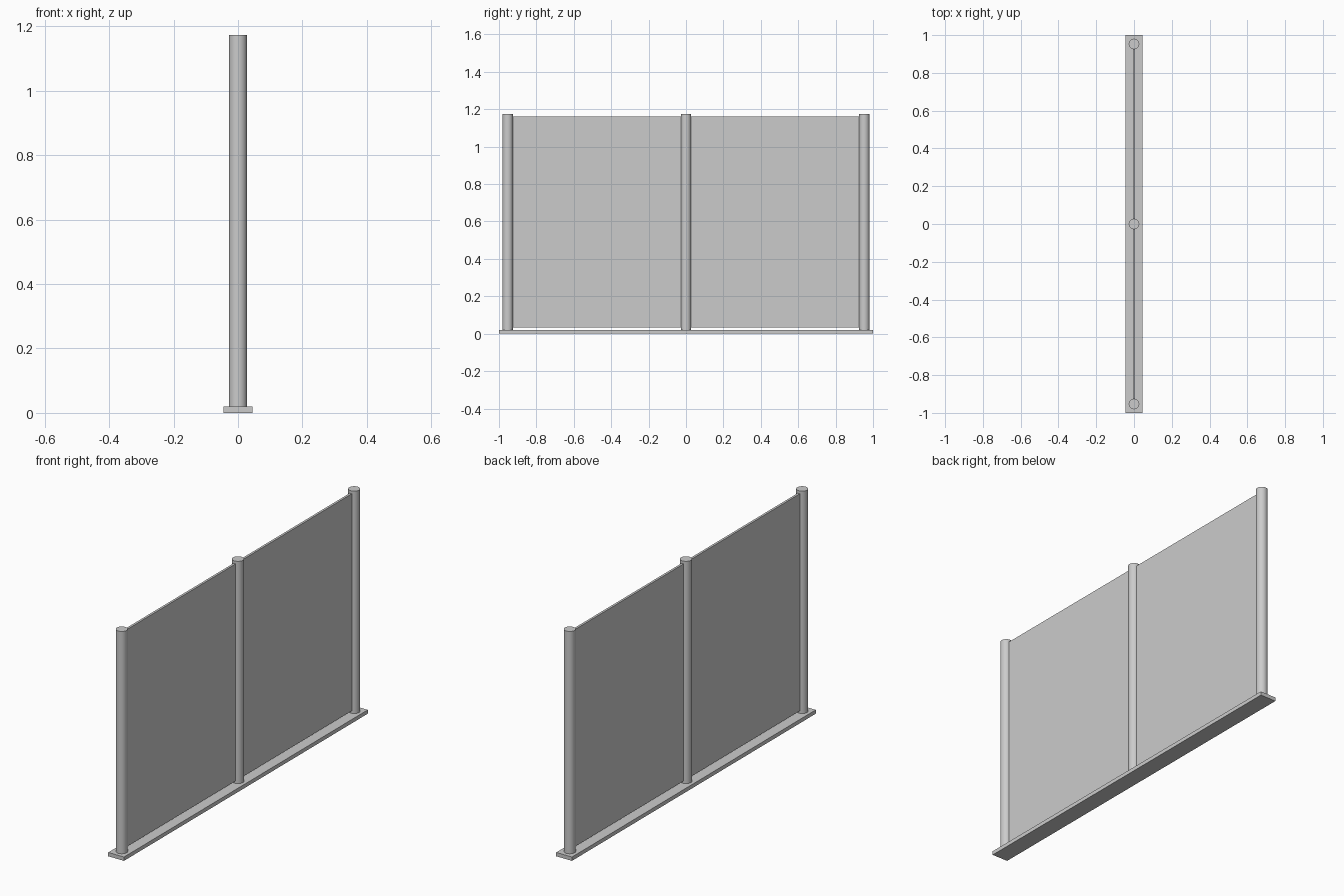
import bpy

if "Cube" in bpy.data.objects:
    bpy.data.objects.remove(bpy.data.objects["Cube"])

POST_Y, POST_R = 0.953, 0.028
BASE_TOP, POST_TOP = 0.02, 1.174
PANEL_BOTTOM, PANEL_TOP, PANEL_THICK = 0.033, 1.16, 0.012


def box(name, size, centre):
    bpy.ops.mesh.primitive_cube_add(size=1, location=centre)
    obj = bpy.context.object
    obj.name = name
    obj.scale = size
    bpy.ops.object.transform_apply(location=False, rotation=False, scale=True)
    return obj


# Base plate
box("base_plate", (0.09, 2.0, BASE_TOP), (0, 0, BASE_TOP / 2))

# Round posts
for name, y in (("front_post", -POST_Y), ("middle_post", 0), ("back_post", POST_Y)):
    bpy.ops.mesh.primitive_cylinder_add(
        vertices=48, radius=POST_R, depth=POST_TOP - BASE_TOP,
        location=(0, y, (POST_TOP + BASE_TOP) / 2))
    bpy.context.object.name = name
    bpy.ops.object.shade_smooth_by_angle()

# Flat panels between the posts, let slightly into them
for name, side in (("front_panel", -1), ("back_panel", 1)):
    box(name, (PANEL_THICK, POST_Y - 2 * POST_R + 0.004, PANEL_TOP - PANEL_BOTTOM),
        (0, side * POST_Y / 2, (PANEL_TOP + PANEL_BOTTOM) / 2))
